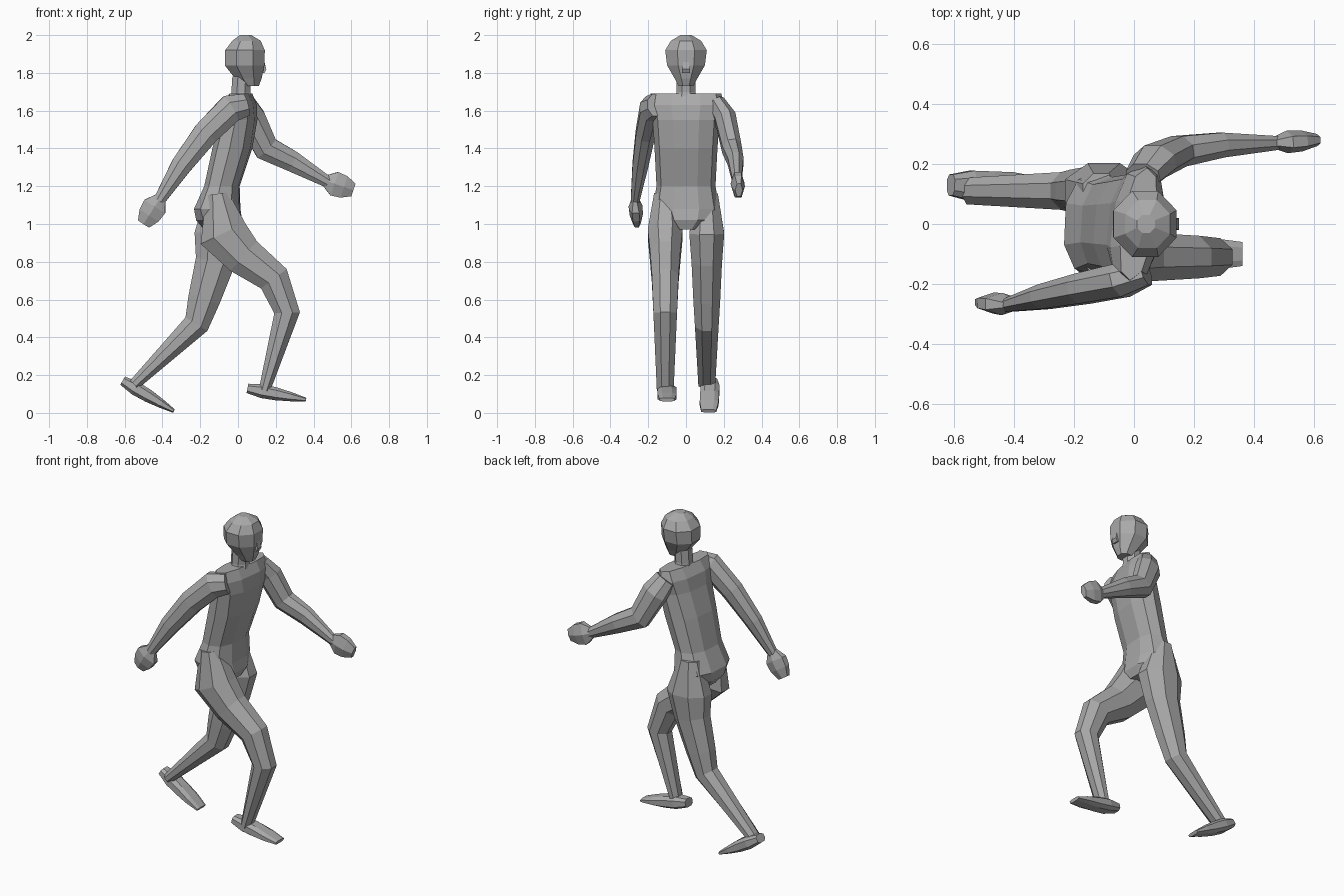
import bpy, bmesh
from math import sin, cos, pi, copysign
from mathutils import Vector

if "Cube" in bpy.data.objects:
    bpy.data.objects.remove(bpy.data.objects["Cube"])

shade = (0.4, 0.4, 0.4, 1)
grey = bpy.data.materials.new("plain grey")
grey.diffuse_color = shade
grey.use_nodes = True
grey.node_tree.nodes["Principled BSDF"].inputs["Base Color"].default_value = shade


def rounded(value, square):
    """Push a sine or cosine outwards so that a ring becomes boxier."""
    return copysign(abs(value) ** square, value)


def loft(name, path, depths, widths, sides=8, level=False, square=1, twist=0):
    """Skin rings of the given half depths and half widths along a path."""
    bm = bmesh.new()
    points = [Vector(point) for point in path]
    last = len(points) - 1
    fit = rounded(cos(pi / sides), square)
    loops = []
    for i, point in enumerate(points):
        incoming = (point - points[max(i - 1, 0)]).normalized()
        outgoing = (points[min(i + 1, last)] - point).normalized()
        along = Vector((0, 0, 1)) if level else (incoming + outgoing).normalized()
        across = Vector((0, 1, 0))
        across = (across - along * across.dot(along)).normalized()
        through = across.cross(along)
        loop = []
        for k in range(sides):
            angle = 2 * pi * (k + 0.5) / sides
            offset = through * rounded(cos(angle), square) * depths[i]
            offset += across * rounded(sin(angle), square) * widths[i]
            offset.x += twist * offset.y * i / last
            loop.append(bm.verts.new(point + offset / fit))
        loops.append(loop)
    for low, high in zip(loops, loops[1:]):
        for k in range(sides):
            n = (k + 1) % sides
            bm.faces.new((low[k], low[n], high[n], high[k]))
    bm.faces.new(loops[0])
    bm.faces.new(loops[-1])
    bmesh.ops.recalc_face_normals(bm, faces=bm.faces)
    mesh = bpy.data.meshes.new(name)
    bm.to_mesh(mesh)
    bm.free()
    mesh.materials.append(grey)
    obj = bpy.data.objects.new(name, mesh)
    bpy.context.collection.objects.link(obj)


def column(name, rings, sides=8, square=1, twist=0):
    """Upright part from level rings of (x, z, half depth, half width)."""
    path = [(x, 0, z) for x, z, depth, width in rings]
    depths = [ring[2] for ring in rings]
    widths = [ring[3] for ring in rings]
    loft(name, path, depths, widths, sides, True, square, twist)


def arm(name, side, bend, joints):
    """Arm that spreads outwards from the shoulder to the wrist."""
    last = len(joints) - 1
    path = []
    for i, (x, z) in enumerate(joints):
        spread = 0.27 - 0.11 * (1 - i / last) ** bend
        path.append((x, side * spread, z))
    depths = [.06, .075, .068, .055, .03]
    loft(name, path, depths, [depth * 0.75 for depth in depths])


def leg(name, side, joints):
    """Leg that narrows from the thigh to the ankle."""
    path = [(x, side * 0.11, z) for x, z in joints]
    depths = [.06, .13, .105, .085, .068, .03]
    loft(name, path, depths, [0.03 + depth * 0.48 for depth in depths])


def extremity(name, start, end, depths, widths, sides, square):
    """Hand or foot: evenly spaced rings on a straight line."""
    start, end = Vector(start), Vector(end)
    last = len(depths) - 1
    path = [start.lerp(end, i / last) for i in range(last + 1)]
    loft(name, path, depths, widths, sides, False, square)


def hand(name, wrist, fingertips):
    depths = [.03, .065, .06, .035]
    widths = [depth * 0.5 for depth in depths]
    extremity(name, wrist, fingertips, depths, widths, 6, 1)


def foot(name, heel, toe):
    depths = [.025, .037, .034, .024, .01]
    widths = [.035, .05, .05, .05, .04]
    extremity(name, heel, toe, depths, widths, 8, 0.7)


# Head, nose and neck
column("head", [
    (.07, 1.73, .04, .04), (.055, 1.77, .07, .06),
    (.035, 1.84, .105, .1), (.037, 1.92, .105, .11),
    (.045, 1.97, .075, .08), (.04, 2, .03, .03)])
column("nose", [(.12, 1.8, .02, .02), (.13, 1.82, .02, .02), (.12, 1.9, .01, .01)], 4)
column("neck", [(.02, 1.62, .06, .07), (.015, 1.7, .05, .05), (.02, 1.78, .05, .05)])

# Torso leaning forward and turned slightly, from the seat to the shoulders
column("torso", [
    (-.09, .97, .09, .07), (-.1, 1.02, .12, .15),
    (-.11, 1.08, .12, .17), (-.085, 1.2, .09, .15),
    (-.03, 1.4, .1, .16), (.005, 1.55, .09, .17),
    (.01, 1.63, .08, .19), (.015, 1.69, .05, .18)], 10, 0.8, 0.15)

# Right arm swings back, left arm swings forward
arm("right_arm", -1, 1, [(.04, 1.63), (-.04, 1.61), (-.17, 1.48), (-.3, 1.31), (-.42, 1.12)])
arm("left_arm", 1, 2, [(.03, 1.64), (.07, 1.56), (.15, 1.4), (.29, 1.33), (.48, 1.22)])
hand("right_hand", (-.41, -.27, 1.14), (-.5, -.26, 1))
hand("left_hand", (.46, .27, 1.23), (.61, .28, 1.18))

# Right leg strides forward, left leg pushes off behind
leg("right_leg", -1, [
    (-.11, 1.16), (-.08, .95), (.03, .83), (.19, .71), (.26, .53), (.14, .12)])
leg("left_leg", 1, [
    (-.11, 1.16), (-.1, .95), (-.12, .8), (-.18, .6), (-.22, .47), (-.55, .15)])
foot("right_foot", (.05, -.1, .13), (.36, -.1, .07))
foot("left_foot", (-.61, .13, .17), (-.34, .12, .01))
